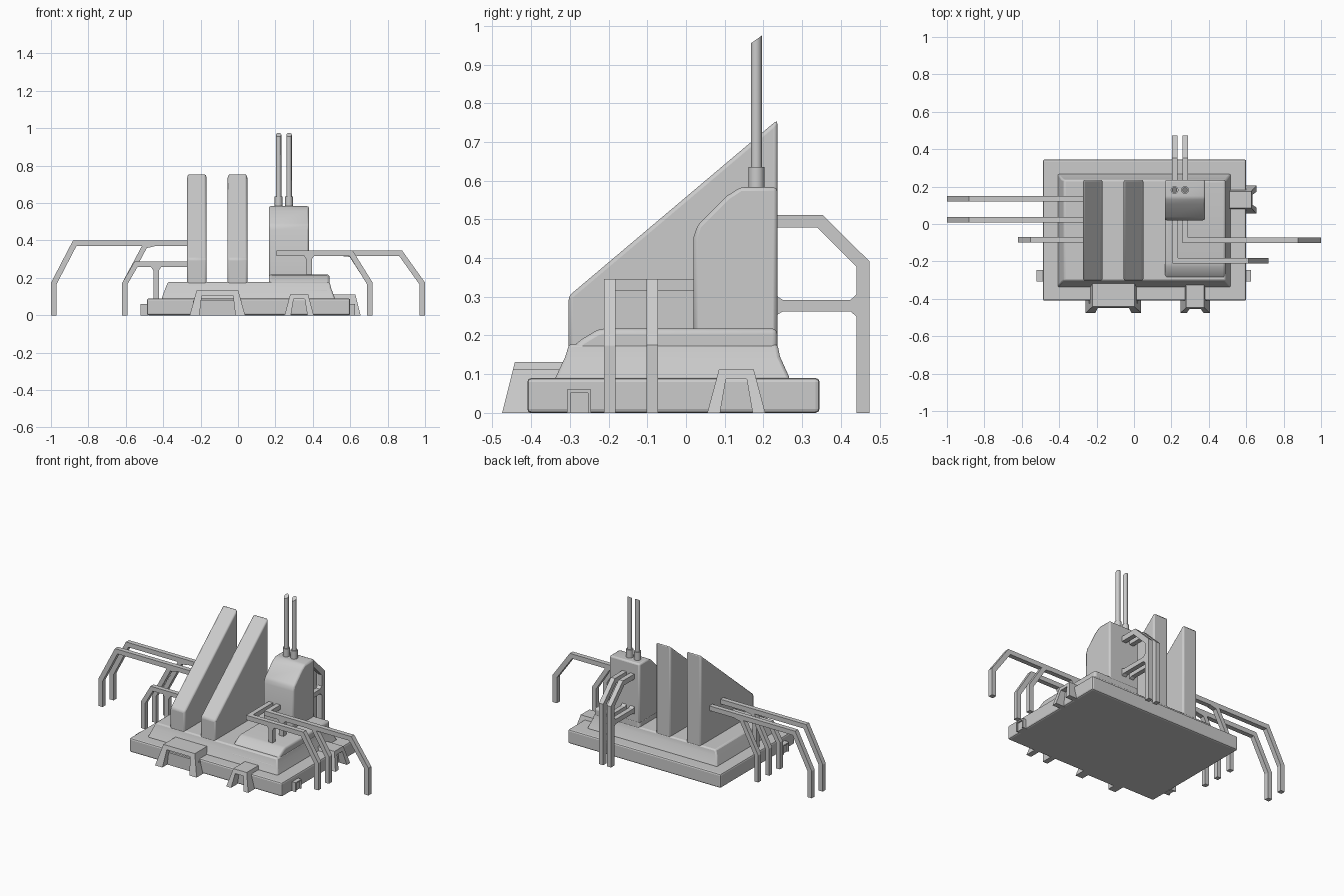
import bpy, bmesh, math
from mathutils import Vector

if "Cube" in bpy.data.objects:
    bpy.data.objects.remove(bpy.data.objects["Cube"])

def finish(name, bm, bevel=0, segs=2, smooth=False):
    bmesh.ops.recalc_face_normals(bm, faces=bm.faces)
    me = bpy.data.meshes.new(name)
    bm.to_mesh(me)
    bm.free()
    ob = bpy.data.objects.new(name, me)
    bpy.context.collection.objects.link(ob)
    if bevel:
        m = ob.modifiers.new("bevel", 'BEVEL')
        m.width, m.segments, m.limit_method = bevel, segs, 'ANGLE'
        m.angle_limit = math.radians(25)
    if smooth:
        bpy.context.view_layer.objects.active = ob
        ob.select_set(True)
        bpy.ops.object.shade_smooth_by_angle(angle=math.radians(35))
        ob.select_set(False)
    return ob

def prism(name, pts, axis, a, b, bevel=0, segs=2, smooth=False, lean=0):
    """Extrude a 2D profile along x (y,z pts) or y (x,z pts); lean splays end a with height."""
    bm = bmesh.new()
    def row(t, k):
        out = []
        for u, z in pts:
            d = t + k * z
            out.append(bm.verts.new((d, u, z) if axis == 'x' else (u, d, z)))
        return out
    r0, r1 = row(a, lean), row(b, 0)
    bm.faces.new(r0)
    bm.faces.new(r1[::-1])
    for i in range(len(pts)):
        j = (i + 1) % len(pts)
        bm.faces.new((r0[i], r1[i], r1[j], r0[j]))
    return finish(name, bm, bevel, segs, smooth)

def box(name, x0, x1, y0, y1, z0, z1, bevel=0):
    return prism(name, [(y0, z0), (y1, z0), (y1, z1), (y0, z1)], 'x', x0, x1, bevel)

def bar(name, path, axis, centre, w=0.03, depth=0.03):
    """Square bar following a flat path with mitred corners."""
    p = [Vector(q) for q in path]
    left, right = [], []
    for i, q in enumerate(p):
        ds = []
        if i > 0: ds.append((q - p[i - 1]).normalized())
        if i < len(p) - 1: ds.append((p[i + 1] - q).normalized())
        t = sum(ds, Vector((0, 0))).normalized()
        n = Vector((-t.y, t.x))
        k = w / 2 / n.dot(Vector((-ds[0].y, ds[0].x)))
        left.append(q + n * k)
        right.append(q - n * k)
    return prism(name, [tuple(v) for v in left + right[::-1]], axis,
                 centre - depth / 2, centre + depth / 2)

def loft(name, rings, bevel=0):
    bm = bmesh.new()
    rows = [[bm.verts.new((x, y, z)) for x, y in ((x0, y0), (x1, y0), (x1, y1), (x0, y1))]
            for x0, x1, y0, y1, z in rings]
    bm.faces.new(rows[0])
    bm.faces.new(rows[-1])
    for r, s in zip(rows, rows[1:]):
        for i in range(4):
            j = (i + 1) % 4
            bm.faces.new((r[i], r[j], s[j], s[i]))
    return finish(name, bm, bevel, 2, True)

# base slab and flared plinth
box("base_slab", -0.487, 0.60, -0.41, 0.345, 0, 0.09, 0.01)
loft("plinth", [(-0.41, 0.52, -0.34, 0.27, 0.085), (-0.388, 0.498, -0.312, 0.243, 0.145),
                (-0.375, 0.49, -0.302, 0.236, 0.178)], 0.008)

# raised right housing with rounded front
prism("housing", [(-0.325, 0.12), (-0.30, 0.165), (-0.27, 0.19), (-0.23, 0.214), (-0.21, 0.218),
                  (0.236, 0.218), (0.236, 0.12)], 'x', 0.165, 0.49, 0.014, 3, True)

# two sloping fins
for i, (a, b) in enumerate(((-0.272, -0.168), (-0.055, 0.05))):
    prism(f"fin_{i}", [(-0.303, 0.12), (-0.303, 0.302), (0.236, 0.757), (0.236, 0.12)],
          'x', a, b, 0.01, 2, True)

# tower with rounded front shoulder
prism("tower", [(0.02, 0.20), (0.02, 0.455), (0.03, 0.485), (0.105, 0.56), (0.14, 0.583),
                (0.236, 0.583), (0.236, 0.20)], 'x', 0.165, 0.38, 0.01, 2, True)

# chimneys with collars and slanted tops
for i, x in enumerate((0.217, 0.273)):
    for part, r, z0, z1 in (("collar", 0.021, 0.57, 0.635), ("chimney", 0.0145, 0.60, 0.965)):
        bm = bmesh.new()
        bmesh.ops.create_cone(bm, cap_ends=True, segments=12, radius1=r, radius2=r, depth=z1 - z0)
        for v in bm.verts:
            if part == "chimney" and v.co.z > 0:
                v.co.z += v.co.y * 0.7
            v.co += Vector((x, 0.182, (z0 + z1) / 2))
        finish(f"{part}_{i}", bm, 0, 2, True)
    # rear pipe loop and its brace
    bar(f"rear_pipe_{i}", [(0.225, 0.495), (0.346, 0.495), (0.457, 0.385), (0.457, 0)],
        'x', x, 0.033)
    prism(f"rear_brace_{i}", [(0.225, 0.247), (0.25, 0.262), (0.425, 0.262), (0.445, 0.245),
                              (0.445, 0.31), (0.425, 0.292), (0.25, 0.292), (0.225, 0.308)],
          'x', x - 0.015, x + 0.015)

def gusset_leg(name, x, y, z0, z1):
    prism(name, [(x - 0.015, z0), (x + 0.015, z0), (x + 0.015, z1 - 0.025), (x + 0.032, z1),
                 (x - 0.032, z1), (x - 0.015, z1 - 0.025)], 'y', y - 0.015, y + 0.015)

# left pipes: two long with branches, one low
for i, y in enumerate((0.135, 0.023)):
    bar(f"left_long_pipe_{i}", [(-0.25, 0.385), (-0.873, 0.385), (-0.985, 0.17), (-0.985, 0)], 'y', y)
    bar(f"left_branch_{i}", [(-0.45, 0.382), (-0.497, 0.372), (-0.605, 0.17), (-0.605, 0)], 'y', y, 0.028)
bar("left_low_pipe", [(-0.25, 0.273), (-0.545, 0.273), (-0.605, 0.17), (-0.605, 0)], 'y', -0.085, 0.028)
gusset_leg("left_low_leg", -0.438, -0.085, 0.08, 0.265)

# right pipes coming out of the tower front
for i, (x, y, knee, foot) in enumerate(((0.273, -0.087, 0.87, 0.985), (0.22, -0.197, 0.605, 0.705))):
    box(f"right_feed_{i}", x - 0.015, x + 0.015, y - 0.015, 0.04, 0.316, 0.346)
    bar(f"right_pipe_{i}", [(x - 0.015, 0.331), (knee, 0.331), (foot, 0.17), (foot, 0)], 'y', y)
    gusset_leg(f"right_leg_{i}", 0.38, y, 0.20, 0.325)
bar("right_branch", [(0.56, 0.33), (0.605, 0.325), (0.705, 0.17), (0.705, 0)], 'y', -0.087, 0.028)

# splayed entry arches on the front and right edges
def arch(name, c, half, h, axis, out, inn, lean, leg, slope):
    t = half - slope
    half_pts = [(half, 0), (t, h), ]
    inner = [(half - leg, 0), (t - leg * 0.55, h - 0.025)]
    pts = [(c - half, 0), (c - t, h), (c + t, h), (c + half, 0), (c + inner[0][0], 0),
           (c + inner[1][0], h - 0.025), (c - inner[1][0], h - 0.025), (c - inner[0][0], 0)]
    prism(name, pts, axis, out, inn, lean=lean)

arch("front_wide_arch", -0.11, 0.148, 0.132, 'y', -0.475, -0.315, 0.25, 0.052, 0.036)
arch("front_narrow_arch", 0.327, 0.078, 0.112, 'y', -0.475, -0.315, 0.25, 0.034, 0.03)
arch("side_arch", 0.13, 0.075, 0.112, 'x', 0.655, 0.51, -0.25, 0.033, 0.03)
box("front_wide_door", -0.24, 0.02, -0.425, -0.40, 0, 0.08)

# small side vents with raised panels
for side, x0, x1 in (("right", 0.59, 0.625), ("left", -0.52, -0.48)):
    prism(f"{side}_vent", [(-0.307, 0), (-0.307, 0.06), (-0.245, 0.06), (-0.245, 0),
                           (-0.253, 0), (-0.253, 0.052), (-0.299, 0.052), (-0.299, 0)], 'x', x0, x1)
    s = 0.01 if side == "right" else 0
    box(f"{side}_vent_panel", x0 + 0.01 - s, x1 - s, -0.30, -0.252, 0, 0.053)
